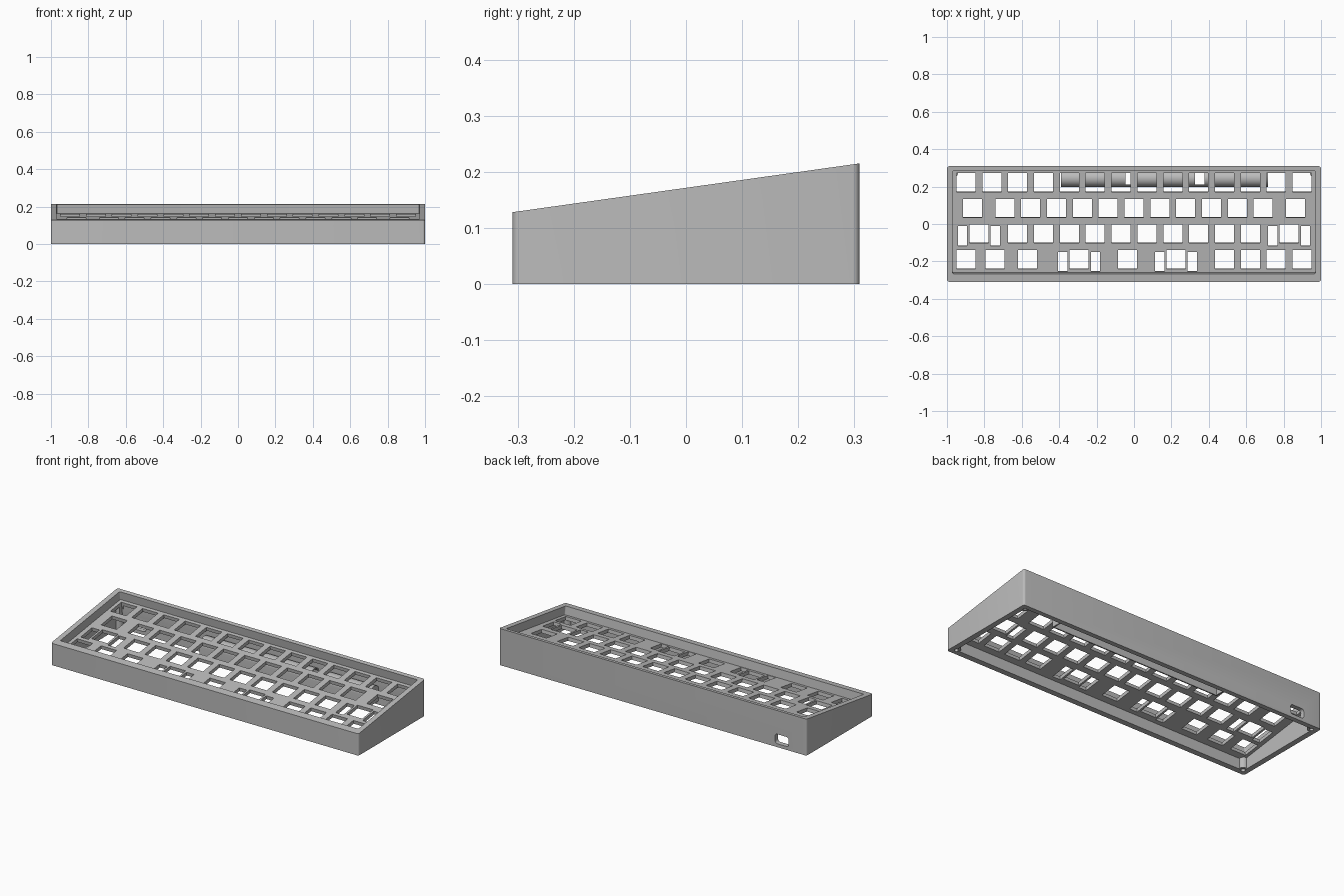
import bpy, bmesh
from math import radians, sin, cos, tan, pi
from mathutils import Matrix, Vector

if "Cube" in bpy.data.objects:
    bpy.data.objects.remove(bpy.data.objects["Cube"])

TILT = radians(8)          # slope of the top and of the key plate
PITCH = 0.1382             # one key unit
HOLE = 0.1016              # switch opening
PLATE_Z, PLATE_T = 0.122, 0.021
PLATE = Matrix.Translation((0, 0.016, PLATE_Z + 0.002)) @ Matrix.Rotation(TILT, 4, 'X')

grey = bpy.data.materials.new("case grey")
grey.use_nodes = True
COLOUR = (0.5, 0.5, 0.5, 1)
grey.diffuse_color = COLOUR
grey.node_tree.nodes["Principled BSDF"].inputs["Base Color"].default_value = COLOUR


def rounded(cx, cy, w, h, r=0.0, seg=5):
    """Outline of a rectangle, with round corners if r is given."""
    pts = []
    for i, (sx, sy) in enumerate([(1, 1), (-1, 1), (-1, -1), (1, -1)]):
        px, py = cx + sx * (w / 2 - r), cy + sy * (h / 2 - r)
        for k in range(seg + 1 if r else 1):
            a = pi / 2 * (i + k / seg)
            pts.append((px + r * cos(a), py + r * sin(a)))
    return pts


def prism(bm, outline, low, high, matrix=Matrix()):
    """Extrude an outline between two heights, each a number or a function of y."""
    def height(z, y):
        return z(y) if callable(z) else z
    rings = [[bm.verts.new(matrix @ Vector((x, y, height(z, y)))) for x, y in outline]
             for z in (low, high)]
    bm.faces.new(rings[0][::-1])
    bm.faces.new(rings[1])
    n = len(outline)
    for i in range(n):
        j = (i + 1) % n
        bm.faces.new((rings[0][i], rings[0][j], rings[1][j], rings[1][i]))


def make(name, *prisms):
    bm = bmesh.new()
    for args in prisms:
        prism(bm, *args)
    bmesh.ops.recalc_face_normals(bm, faces=bm.faces)
    mesh = bpy.data.meshes.new(name)
    bm.to_mesh(mesh)
    bm.free()
    mesh.materials.append(grey)
    ob = bpy.data.objects.new(name, mesh)
    bpy.context.collection.objects.link(ob)
    return ob


def combine(ob, tool, operation='DIFFERENCE'):
    """Apply a boolean, then discard the tool."""
    mod = ob.modifiers.new("cut", 'BOOLEAN')
    mod.operation, mod.solver, mod.object = operation, 'EXACT', tool
    bpy.context.view_layer.update()
    mesh = bpy.data.meshes.new_from_object(ob.evaluated_get(bpy.context.evaluated_depsgraph_get()))
    ob.modifiers.clear()
    ob.data = mesh
    bpy.data.objects.remove(tool)


def top_height(y):
    return 0.1715 + tan(TILT) * y


def plate_under(y):
    return PLATE_Z - PLATE_T + tan(TILT) * y


# Wedge-shaped case, recessed from above and hollow from below
case = make("case", (rounded(0, 0, 2, 0.618, 0.012), 0, top_height))
combine(case, make("recess", (rounded(0, 0, 14 * PITCH + 0.004, 4 * PITCH + 0.004, 0.006), 0, 0.3, PLATE)))
combine(case, make("cavity", (rounded(0, 0.003, 1.936, 0.556, 0.006), -0.1, plate_under)))

# Screw posts in the four corners
corners = [(sx * 0.965, sy * 0.275) for sx in (-1, 1) for sy in (-1, 1)]
combine(case, make("posts", *[(rounded(x, y, 0.05, 0.05, 0.0249), 0.004,
                               lambda v: plate_under(v) + 0.008) for x, y in corners]), 'UNION')
combine(case, make("screw_holes", *[(rounded(x, y, 0.022, 0.022, 0.0109), -0.1, 0.045)
                                    for x, y in corners]))

# Key openings: widths of the keys in each row, back to front
ROWS = [[1] * 14,
        [1.5] + [1] * 11 + [1.5],
        [2] + [1] * 10 + [2],
        [1, 1.25, 1.25, 2.75, 1, 2.75, 1, 1, 1, 1]]
openings = []
for row, widths in enumerate(ROWS):
    v, left = (1.5 - row) * PITCH, -7 * PITCH
    for width in widths:
        u = left + width * PITCH / 2
        left += width * PITCH
        openings.append((rounded(u, v, HOLE, HOLE), -0.1, 0.02, PLATE))
        if width >= 2:     # stabiliser slots beside wide keys
            for side in (-1, 1):
                openings.append((rounded(u + side * 0.0875, v - 0.012, 0.05, 0.106), -0.1, 0.02, PLATE))
combine(case, make("key_openings", *openings))

# Cable port in the back wall
BACK = Matrix.Translation((-0.84, 0.31, 0.048)) @ Matrix.Rotation(pi / 2, 4, 'X')
combine(case, make("cable_port", (rounded(0, 0, 0.088, 0.056, 0.014), -0.05, 0.07, BACK)))


# Arched battery trough under the back row, open downward
def arch(r, base):
    pts = [(r * cos(pi * k / 24), r * sin(pi * k / 24)) for k in range(25)]
    return [(r, base)] + pts + [(-r, base)]


ALONG = Matrix(((0, 0, 1, 0.163), (1, 0, 0, 0.245), (0, 1, 0, 0.075), (0, 0, 0, 1)))
trough = make("battery_trough", (arch(0.047, -0.055), -0.553, 0.553, ALONG))
combine(trough, make("cell_space", (arch(0.040, -0.1), -0.545, 0.545, ALONG)))
combine(trough, make("wire_slots", *[(rounded(x, 0.245, 0.05, 0.07), 0.06, 0.2)
                                     for x in (-0.02, 0.352)]))

# Smooth the rounded corners and the arch, keep the edges sharp
for ob in (case, trough):
    bpy.ops.object.select_all(action='DESELECT')
    ob.select_set(True)
    bpy.context.view_layer.objects.active = ob
    bpy.ops.object.shade_smooth_by_angle(angle=radians(30))
